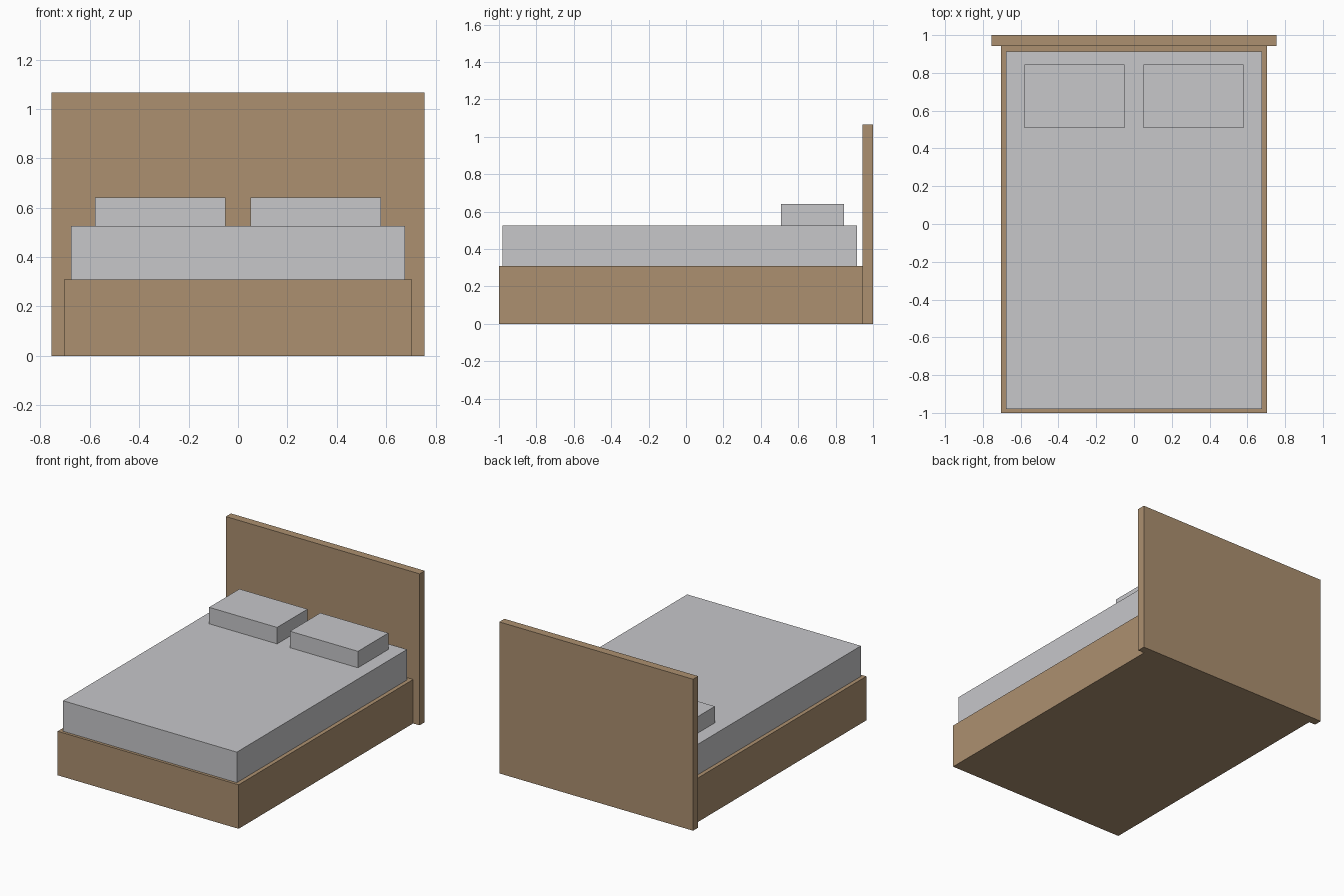
import bpy
from mathutils import Matrix, Vector

default = bpy.data.objects.get("Cube")
if default:
    bpy.data.objects.remove(default, do_unlink=True)


def material(name, colour):
    mat = bpy.data.materials.new(name)
    mat.use_nodes = True
    mat.diffuse_color = (*colour, 1)
    shader = next(n for n in mat.node_tree.nodes if n.type == 'BSDF_PRINCIPLED')
    shader.inputs["Base Color"].default_value = (*colour, 1)
    shader.inputs["Roughness"].default_value = 0.8
    return mat


def box(name, low, high, mat):
    """Axis-aligned box between two opposite corners."""
    low, high = Vector(low), Vector(high)
    bpy.ops.mesh.primitive_cube_add(size=1, location=(low + high) / 2)
    obj = bpy.context.object
    obj.name = obj.data.name = name
    obj.data.transform(Matrix.Diagonal((*(high - low), 1)))
    obj.data.materials.append(mat)
    return obj


wood = material("warm wood", (0.413, 0.279, 0.162))
fabric = material("pale grey fabric", (0.571, 0.571, 0.59))

BASE_TOP, MATTRESS_TOP = 0.31, 0.525
BOARD_FRONT = 0.943

# Wooden base and headboard
box("bed_base", (-0.705, -1, 0), (0.705, BOARD_FRONT, BASE_TOP), wood)
box("headboard", (-0.755, BOARD_FRONT, 0), (0.755, 1, 1.067), wood)

# Mattress, slightly inset from the base
box("mattress", (-0.677, -0.98, BASE_TOP), (0.677, 0.914, MATTRESS_TOP), fabric)

# Pair of pillows
for side, centre in (("right", -0.315), ("left", 0.315)):
    box(side + "_pillow", (centre - 0.265, 0.507, MATTRESS_TOP),
        (centre + 0.265, 0.845, 0.641), fabric)
